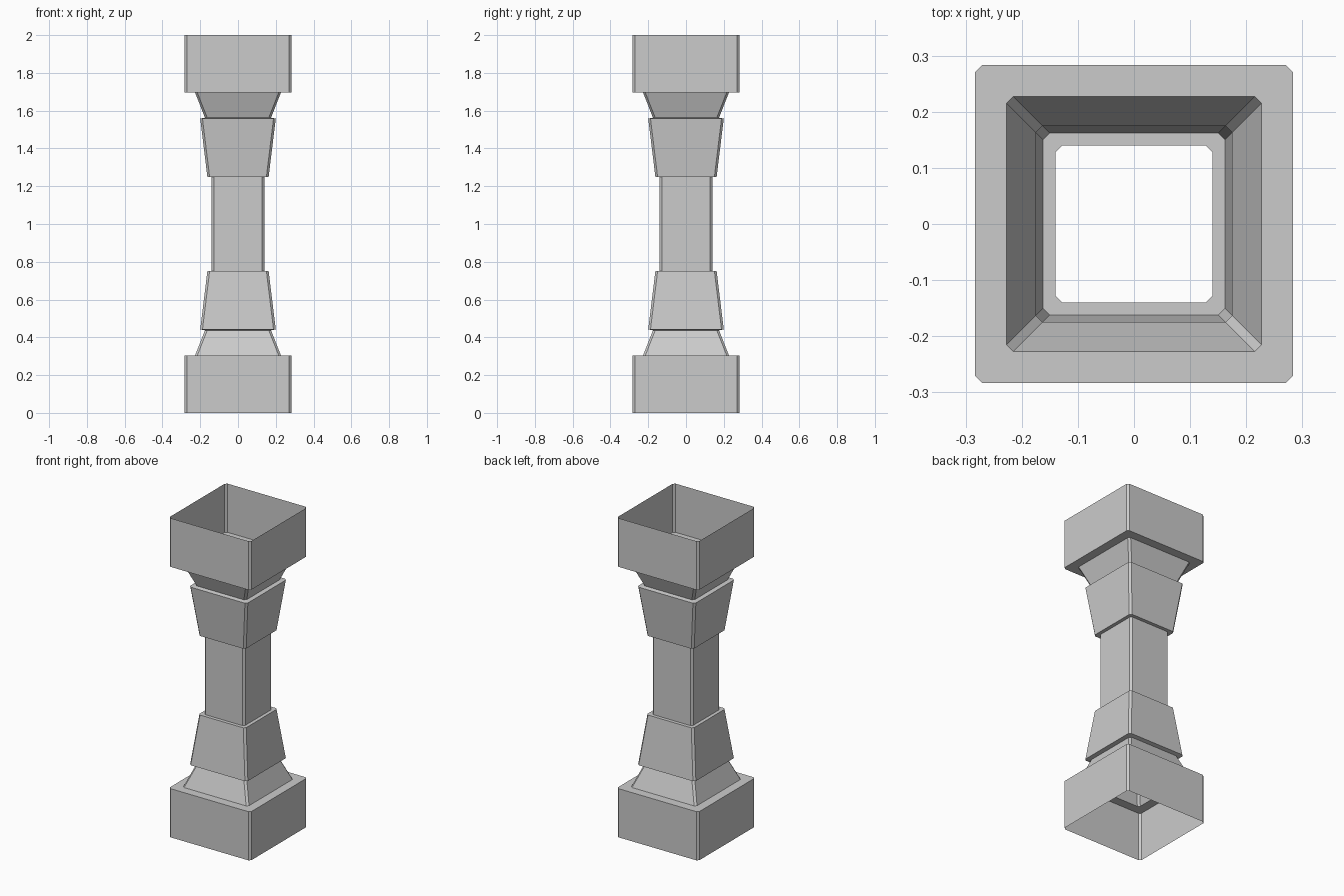
import bpy, bmesh

if "Cube" in bpy.data.objects:
    bpy.data.objects.remove(bpy.data.objects["Cube"])

CHAMFER = 0.012

# Lower half of the pillar outline: (half width, height)
lower = [
    (0.283, 0.0), (0.283, 0.305),      # plinth wall
    (0.227, 0.305), (0.175, 0.437),    # plinth ledge and sloped neck
    (0.200, 0.442), (0.162, 0.752),    # flared collar
    (0.140, 0.752),                    # foot of the shaft
]
# The upper half repeats the lower half upside down
profile = lower + [(w, 2.0 - z) for w, z in reversed(lower)]


def ring(bm, w, z):
    """Square loop with small cut corners."""
    c = w - CHAMFER
    pts = [(c, -w), (w, -c), (w, c), (c, w), (-c, w), (-w, c), (-w, -c), (-c, -w)]
    return [bm.verts.new((x, y, z)) for x, y in pts]


def loft(name, outline):
    """Open-ended shell through a stack of rings."""
    bm = bmesh.new()
    rings = [ring(bm, w, z) for w, z in outline]
    for a, b in zip(rings, rings[1:]):
        for i in range(8):
            j = (i + 1) % 8
            bm.faces.new((a[i], a[j], b[j], b[i]))
    mesh = bpy.data.meshes.new(name)
    bm.to_mesh(mesh)
    bm.free()
    obj = bpy.data.objects.new(name, mesh)
    bpy.context.collection.objects.link(obj)
    return obj


# Hollow pillar shell, open at both ends
loft("pillar", profile)
